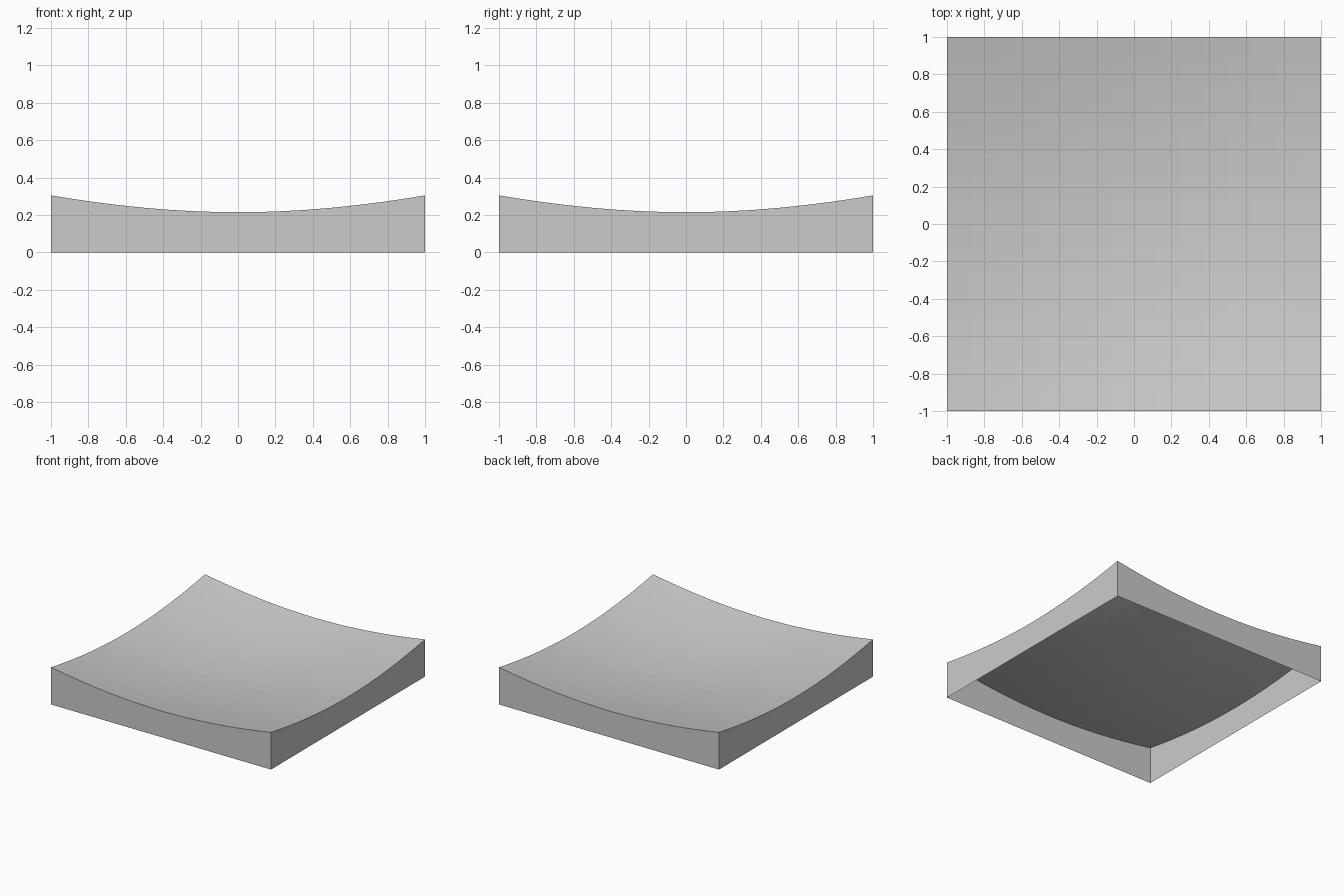
import bpy
import bmesh
from math import sqrt

cube = bpy.data.objects.get("Cube")
if cube:
    bpy.data.objects.remove(cube, do_unlink=True)

SEGMENTS = 16
MID_EDGE, CORNER, ROUNDNESS = 0.215, 0.305, 1.5


def bowl(x, y):
    """Height of the concave top, lowest in the centre."""
    def rise(r2):
        return sqrt(ROUNDNESS ** 2 + r2)
    scale = (CORNER - MID_EDGE) / (rise(2) - rise(1))
    return MID_EDGE + scale * (rise(x * x + y * y) - rise(1))


# Plain grey material
grey = bpy.data.materials.new("light_grey")
grey.use_nodes = True
colour = (0.6, 0.6, 0.6, 1)
grey.diffuse_color = colour
grey.node_tree.nodes["Principled BSDF"].inputs["Base Color"].default_value = colour

# Dished top surface
bm = bmesh.new()
bmesh.ops.create_grid(bm, x_segments=SEGMENTS, y_segments=SEGMENTS, size=1)
for v in bm.verts:
    v.co.z = bowl(v.co.x, v.co.y)

# Skirt walls dropped from the rim, leaving the underside open
rim = [e for e in bm.edges if e.is_boundary]
skirt = bmesh.ops.extrude_edge_only(bm, edges=rim)["geom"]
for v in skirt:
    if isinstance(v, bmesh.types.BMVert):
        v.co.z = 0

bmesh.ops.recalc_face_normals(bm, faces=bm.faces)
bm.faces.ensure_lookup_table()
top = max(bm.faces, key=lambda f: abs(f.normal.z))
if top.normal.z < 0:
    bmesh.ops.reverse_faces(bm, faces=bm.faces)

mesh = bpy.data.meshes.new("dished_tile")
bm.to_mesh(mesh)
bm.free()
mesh.materials.append(grey)
tile = bpy.data.objects.new("dished_tile", mesh)
bpy.context.collection.objects.link(tile)
